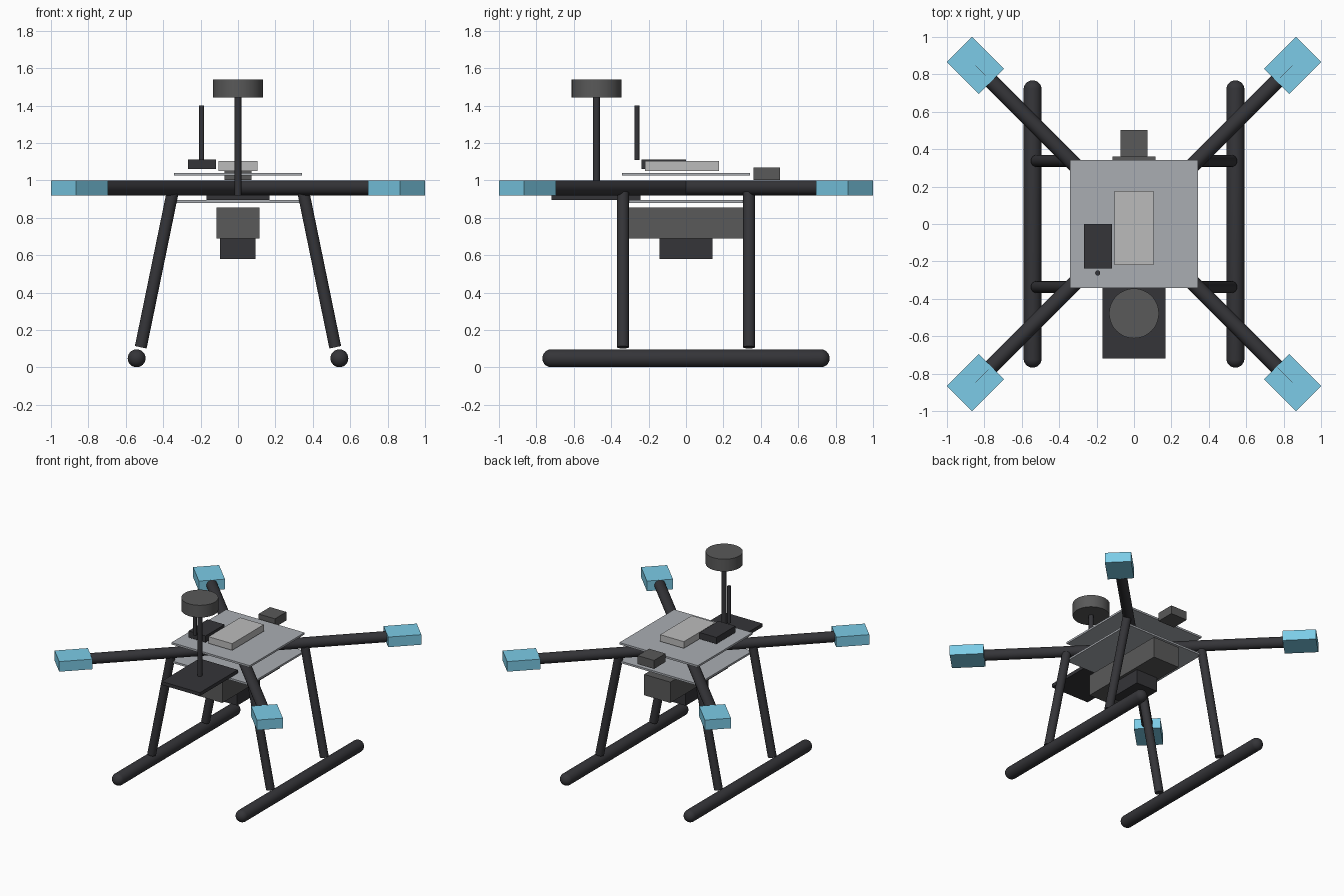
import bpy, bmesh, math
from mathutils import Vector, Matrix

if "Cube" in bpy.data.objects:
    bpy.data.objects.remove(bpy.data.objects["Cube"])


def material(name, rgb):
    m = bpy.data.materials.new(name)
    m.diffuse_color = (*rgb, 1)
    m.use_nodes = True
    m.node_tree.nodes["Principled BSDF"].inputs["Base Color"].default_value = m.diffuse_color
    return m


BLACK = material("carbon_black", (0.035, 0.035, 0.04))
DARK = material("dark_grey", (0.1, 0.1, 0.1))
PLATE = material("plate_grey", (0.4, 0.42, 0.45))
LIGHT = material("light_grey", (0.5, 0.5, 0.5))
BLUE = material("motor_blue", (0.2, 0.6, 0.8))


def finish(name, bm, mat, smooth=False):
    bmesh.ops.recalc_face_normals(bm, faces=bm.faces[:])
    me = bpy.data.meshes.new(name)
    bm.to_mesh(me)
    bm.free()
    me.materials.append(mat)
    ob = bpy.data.objects.new(name, me)
    bpy.context.collection.objects.link(ob)
    if smooth:
        bpy.ops.object.select_all(action='DESELECT')
        ob.select_set(True)
        bpy.context.view_layer.objects.active = ob
        bpy.ops.object.shade_smooth_by_angle(angle=math.radians(40))
    return ob


def box(name, x, y, z, mat, turn=0):
    """Box from its (min, max) ranges, optionally turned about its own z axis."""
    bm = bmesh.new()
    size = [r[1] - r[0] for r in (x, y, z)]
    centre = [(r[0] + r[1]) / 2 for r in (x, y, z)]
    m = Matrix.Translation(centre) @ Matrix.Rotation(turn, 4, 'Z') @ Matrix.Diagonal((*size, 1))
    bmesh.ops.create_cube(bm, size=1, matrix=m)
    return finish(name, bm, mat)


def rod(name, a, b, r, mat, sides=32):
    """Capped cylinder between two points."""
    a, b = Vector(a), Vector(b)
    d = b - a
    m = Matrix.Translation((a + b) / 2) @ d.to_track_quat('Z', 'Y').to_matrix().to_4x4()
    bm = bmesh.new()
    bmesh.ops.create_cone(bm, cap_ends=True, segments=sides, radius1=r, radius2=r,
                          depth=d.length, matrix=m)
    return finish(name, bm, mat, True)


def capsule(name, x, z, half, r, mat):
    """Round-ended tube along y: a sphere with its two halves pulled apart."""
    bm = bmesh.new()
    bmesh.ops.create_uvsphere(bm, u_segments=32, v_segments=15, radius=r)
    for v in bm.verts:
        v.co.z += math.copysign(half - r, v.co.z)
    bmesh.ops.transform(bm, verts=bm.verts[:],
                        matrix=Matrix.Translation((x, 0, z)) @ Matrix.Rotation(math.pi / 2, 4, 'X'))
    return finish(name, bm, mat, True)


# Frame plates
box("top_plate", (-0.343, 0.343), (-0.343, 0.343), (1.025, 1.04), PLATE)
box("bottom_plate", (-0.343, 0.343), (-0.343, 0.343), (0.88, 0.895), PLATE)

for sx, side in ((-1, "left"), (1, "right")):
    for sy, end in ((-1, "front"), (1, "back")):
        # Arms and motor blocks
        c = 0.848
        rod(f"arm_{end}_{side}", (0, 0, 0.96), (c * sx, c * sy, 0.96), 0.04, BLACK)
        box(f"motor_block_{end}_{side}", (c * sx - 0.121, c * sx + 0.121),
            (c * sy - 0.095, c * sy + 0.095), (0.92, 1.0), BLUE, math.atan2(sy, sx))
        # Splayed landing legs
        rod(f"landing_leg_{end}_{side}", (0.52 * sx, 0.337 * sy, 0.108),
            (0.35 * sx, 0.337 * sy, 0.935), 0.032, BLACK)
    # Skids
    capsule(f"skid_{side}", 0.542 * sx, 0.049, 0.768, 0.048, BLACK)

# Underslung battery and payload
box("battery_case", (-0.115, 0.115), (-0.36, 0.36), (0.69, 0.855), DARK)
box("payload_box", (-0.097, 0.093), (-0.143, 0.143), (0.58, 0.69), BLACK)

# Front tray, mast and receiver disc
box("front_tray", (-0.168, 0.168), (-0.718, -0.243), (0.895, 0.922), BLACK)
rod("mast", (0, -0.478, 0.92), (0, -0.478, 1.45), 0.018, BLACK, 24)
rod("receiver_disc", (0, -0.478, 1.443), (0, -0.478, 1.54), 0.133, DARK, 48)

# Electronics on the top plate
box("controller_box", (-0.105, 0.103), (-0.22, 0.177), (1.05, 1.103), LIGHT)
box("radio_box", (-0.267, -0.118), (-0.238, 0.0), (1.06, 1.112), BLACK)
rod("antenna", (-0.194, -0.262, 1.11), (-0.194, -0.262, 1.4), 0.0135, BLACK, 16)
box("rear_camera", (-0.072, 0.072), (0.36, 0.503), (1.003, 1.07), DARK)
